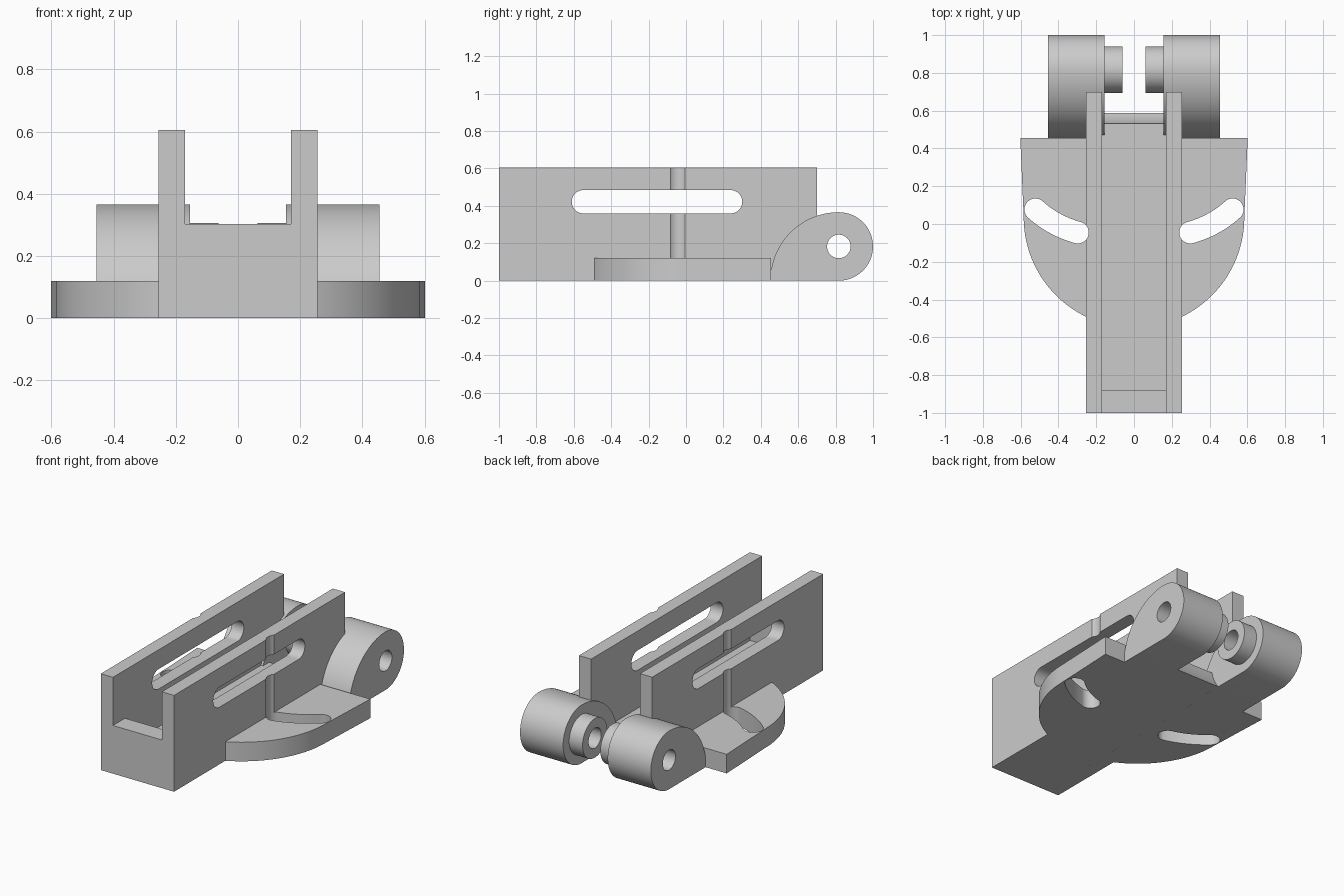
import bpy, bmesh
from math import cos, sin, pi, radians, atan2, hypot

cube = bpy.data.objects.get("Cube")
if cube:
    bpy.data.objects.remove(cube, do_unlink=True)

grey = bpy.data.materials.new("plain_grey")
grey.use_nodes = True
grey.diffuse_color = (0.6, 0.6, 0.6, 1)
grey.node_tree.nodes["Principled BSDF"].inputs["Base Color"].default_value = (0.6, 0.6, 0.6, 1)


def arc(cx, cy, r, start, end, n=24):
    """Points on an arc, angles in degrees."""
    steps = [radians(start + (end - start) * i / n) for i in range(n + 1)]
    return [(cx + r * cos(a), cy + r * sin(a)) for a in steps]


def circle(cx, cy, r, n=48):
    return arc(cx, cy, r, 0, 360, n)[:-1]


def prism(name, outline, axis, low, high):
    """Extrude an outline: (y, z) along x, or (x, y) along z."""
    place = (lambda p, d: (d, p[0], p[1])) if axis == "x" else (lambda p, d: (p[0], p[1], d))
    bm = bmesh.new()
    bottom = [bm.verts.new(place(p, low)) for p in outline]
    top = [bm.verts.new(place(p, high)) for p in outline]
    bm.faces.new(bottom)
    bm.faces.new(top)
    count = len(outline)
    for i in range(count):
        j = (i + 1) % count
        bm.faces.new((bottom[i], bottom[j], top[j], top[i]))
    bmesh.ops.recalc_face_normals(bm, faces=bm.faces)
    mesh = bpy.data.meshes.new(name)
    bm.to_mesh(mesh)
    bm.free()
    mesh.materials.append(grey)
    obj = bpy.data.objects.new(name, mesh)
    bpy.context.collection.objects.link(obj)
    return obj


def activate(obj):
    bpy.ops.object.select_all(action="DESELECT")
    obj.select_set(True)
    bpy.context.view_layer.objects.active = obj


def cut(obj, *cutters):
    activate(obj)
    for cutter in cutters:
        mod = obj.modifiers.new("cut", "BOOLEAN")
        mod.operation = "DIFFERENCE"
        mod.solver = "EXACT"
        mod.object = cutter
        bpy.ops.object.modifier_apply(modifier=mod.name)


# Main dimensions
WALL_IN, WALL_OUT = 0.17, 0.255
PLATE = 0.12
PIN_Y, PIN_Z = 0.817, 0.183
parts, cutters = [], []

# Channel floor with raised front lip and a hollow rear end
floor_end = arc(PIN_Y, PIN_Z, 0.293, 218.6, 192.4, 8)
floor_outline = [(-1, 0)] + floor_end + [(-0.88, PLATE), (-0.88, 0.303), (-1, 0.303)]
parts.append(prism("channel_floor", floor_outline, "x", -WALL_IN, WALL_IN))

# Long slot through both walls, and the pin hole
long_slot = prism("long_slot_cutter",
                  arc(0.238, 0.422, 0.0625, -90, 90) + arc(-0.548, 0.422, 0.0625, 90, 270),
                  "x", -0.5, 0.5)
pin_hole = prism("pin_hole_cutter", circle(PIN_Y, PIN_Z, 0.063), "x", -0.7, 0.7)
cutters += [long_slot, pin_hole]

# Curved slot outline: a swept arc with round ends, bowed towards the front
SLOT_R = 0.058
ends = [(0.298, -0.045), (0.522, 0.077)]
dx, dy = ends[1][0] - ends[0][0], ends[1][1] - ends[0][1]
bow_r = 0.55
half = hypot(dx, dy) / 2
back = (bow_r ** 2 - half ** 2) ** 0.5
bx = (ends[0][0] + ends[1][0]) / 2 - dy / (2 * half) * back
by = (ends[0][1] + ends[1][1]) / 2 + dx / (2 * half) * back
a0, a1 = [atan2(y - by, x - bx) * 180 / pi for x, y in ends]
curved_outline = (arc(bx, by, bow_r + SLOT_R, a0, a1, 16)
                  + arc(*ends[1], SLOT_R, a1, a1 + 180)[1:]
                  + arc(bx, by, bow_r - SLOT_R, a1, a0, 16)[1:]
                  + arc(*ends[0], SLOT_R, a0 + 180, a0 + 360)[1:-1])

# Flange half: tapering side, then a round front
flange_outline = ([(0.2, 0.455), (0.602, 0.455), (0.584, 0.035)]
                  + arc(0, 0.035, 0.584, 0, -64.1, 32)[1:] + [(0.2, -0.49)])

# Lug side profile: big quarter round rising to a rounded nose
lug_outline = (arc(PIN_Y, 0, 0.366, 180, 90, 32)
               + arc(PIN_Y, PIN_Z, PIN_Z, 90, -90, 32)[1:])

for side, s in (("left", 1), ("right", -1)):
    def span(a, b):
        return sorted((a * s, b * s))

    def flip(outline):
        return [(x * s, y) for x, y in outline]

    curved_slot = prism(side + "_curved_slot_cutter", flip(curved_outline), "z", -0.1, 0.8)
    cutters.append(curved_slot)

    wall = prism(side + "_wall", [(-1, 0), (0.7, 0), (0.7, 0.606), (-1, 0.606)],
                 "x", *span(WALL_IN, WALL_OUT))
    cut(wall, long_slot, curved_slot)

    flange = prism(side + "_flange", flip(flange_outline), "z", 0, PLATE)
    cut(flange, curved_slot)

    lug = prism(side + "_lug", lug_outline, "x", *span(0.155, 0.455))
    cut(lug, pin_hole)

    boss = prism(side + "_boss", circle(PIN_Y, PIN_Z, 0.123), "x", *span(0.062, 0.155))
    cut(boss, pin_hole)
    parts += [wall, flange, lug, boss]

# Remove the cutters and smooth the round surfaces
for cutter in cutters:
    bpy.data.objects.remove(cutter, do_unlink=True)
for part in parts:
    activate(part)
    bpy.ops.object.shade_smooth_by_angle(angle=radians(25))
